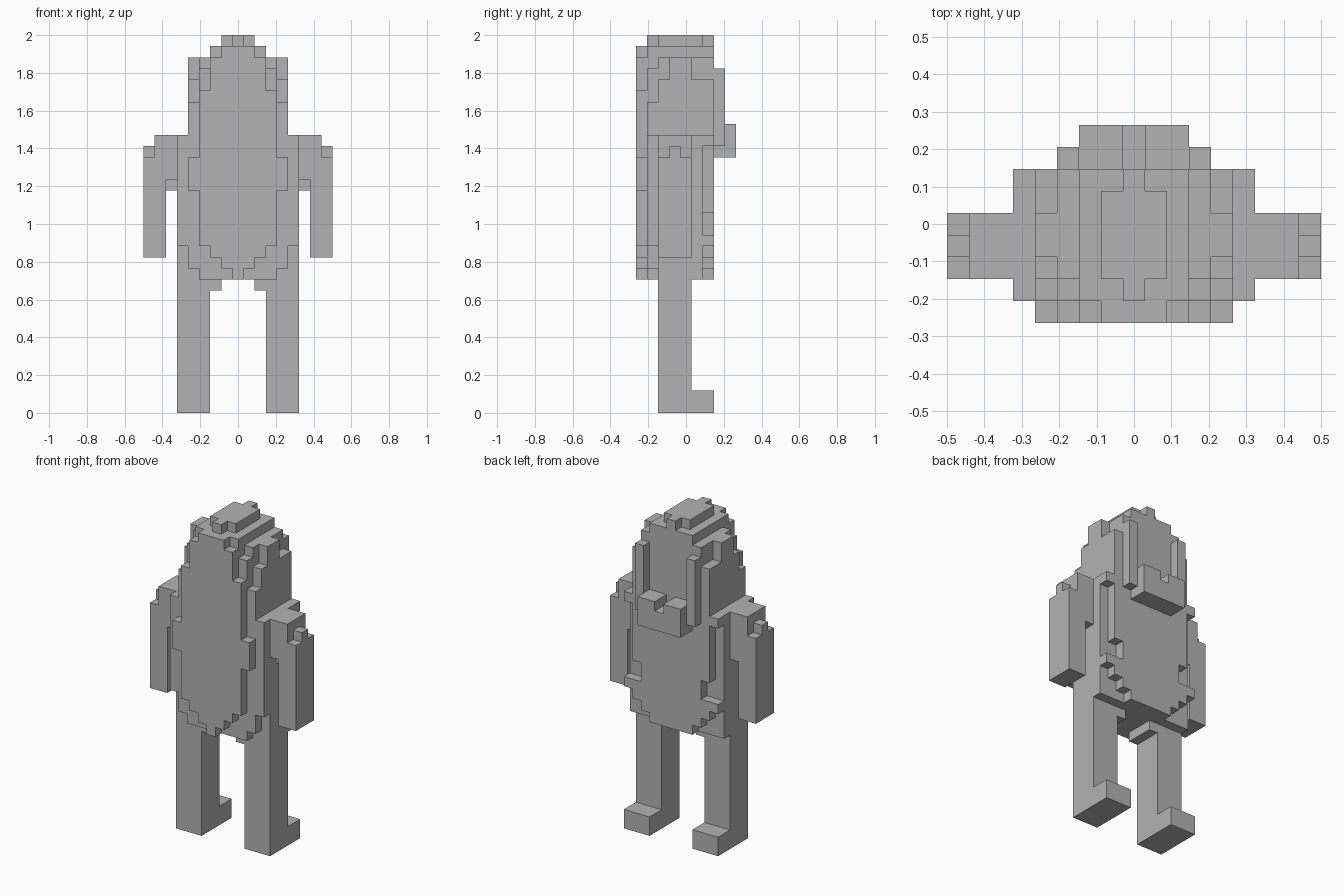
import bpy
import bmesh
from mathutils import Vector

cube = bpy.data.objects.get("Cube")
if cube:
    bpy.data.objects.remove(cube, do_unlink=True)

U = 2 / 34          # block size
parts = {}          # part name -> block cells
taken = set()       # every filled cell

grey = bpy.data.materials.new("stone grey")
grey.use_nodes = True
grey.diffuse_color = (0.45, 0.45, 0.45, 1)
grey.node_tree.nodes["Principled BSDF"].inputs["Base Color"].default_value = (0.45, 0.45, 0.45, 1)


def box(part, x0, x1, y0, y1, z0, z1):
    """Fill blocks between whole-block limits."""
    cells = parts.setdefault(part, set())
    for x in range(x0, x1):
        for y in range(y0, y1):
            for z in range(z0, z1):
                if (x, y, z) not in taken:
                    taken.add((x, y, z))
                    cells.add((x, y, z))


def slab(part, y0, y1, rows):
    """Stack of rows centred on x: (half width in blocks beside the middle one, z0, z1)."""
    for half, z0, z1 in rows:
        box(part, -half, half + 1, y0, y1, z0, z1)


def pair(part, x0, x1, y0, y1, z0, z1):
    """Same box on both sides."""
    box("left_" + part, x0, x1, y0, y1, z0, z1)
    box("right_" + part, 1 - x1, 1 - x0, y0, y1, z0, z1)


# Torso with stepped lower edges on its outer layers
slab("torso", -2, 2, [(5, 12, 25)])
slab("torso", -3, -2, [(3, 12, 13), (4, 13, 15), (5, 15, 25)])
slab("belly", 2, 3, [(2, 12, 13), (3, 13, 14), (4, 14, 15), (5, 15, 16),
                     (3, 16, 18), (4, 18, 24), (5, 24, 25)])

# Head with stepped sides and cap
slab("head", -2, 3, [(3, 25, 32), (2, 32, 33)])
slab("head", -3, -2, [(3, 25, 31), (2, 31, 33)])
for y0, y1, top in [(-3, -2, 28), (-2, -1, 30), (-1, 1, 32), (1, 3, 30)]:
    pair("head_side", 4, 5, y0, y1, 25, top)
slab("cap", -2, 2, [(1, 33, 34)])
slab("cap", -3, 3, [(0, 33, 34)])

# Long oval panel
slab("oval_panel", -4, -3, [(0, 12, 13), (1, 13, 14), (2, 14, 15), (3, 15, 20),
                            (4, 20, 23), (3, 23, 29), (2, 29, 32), (1, 32, 33)])

# Face surround and muzzle
slab("muzzle", 3, 5, [(2, 23, 25)])
pair("muzzle_top", 1, 3, 3, 5, 25, 26)
pair("face_column", 3, 4, 3, 4, 24, 31)

# Arms
pair("arm", 6, 7, -2, -1, 21, 25)
pair("arm", 6, 7, -1, 1, 20, 25)
pair("arm", 7, 8, -2, 1, 14, 25)
pair("arm", 8, 9, -2, 1, 14, 23)
pair("arm", 8, 9, -1, 0, 23, 24)

# Legs and feet
pair("leg", 3, 6, -2, 1, 0, 12)
pair("leg", 2, 3, -2, 1, 11, 12)
pair("foot", 3, 6, 1, 3, 0, 2)

# Outer skin of each part
for name, cells in parts.items():
    bm = bmesh.new()
    for cell in sorted(cells):
        for axis in range(3):
            for side in (-1, 1):
                near = list(cell)
                near[axis] += side
                if tuple(near) in taken:
                    continue
                n, a, b = Vector(), Vector(), Vector()
                n[axis] = side / 2
                a[(axis + 1) % 3] = 0.5
                b[(axis + 2) % 3] = side / 2
                mid = Vector(cell) + Vector((0, 0, 0.5)) + n
                corners = (mid - a - b, mid + a - b, mid + a + b, mid - a + b)
                bm.faces.new([bm.verts.new(c * U) for c in corners])
    bmesh.ops.remove_doubles(bm, verts=bm.verts[:], dist=U / 100)
    bmesh.ops.dissolve_limit(bm, angle_limit=0.01, verts=bm.verts[:], edges=bm.edges[:])
    mesh = bpy.data.meshes.new(name)
    bm.to_mesh(mesh)
    bm.free()
    mesh.materials.append(grey)
    bpy.context.collection.objects.link(bpy.data.objects.new(name, mesh))
